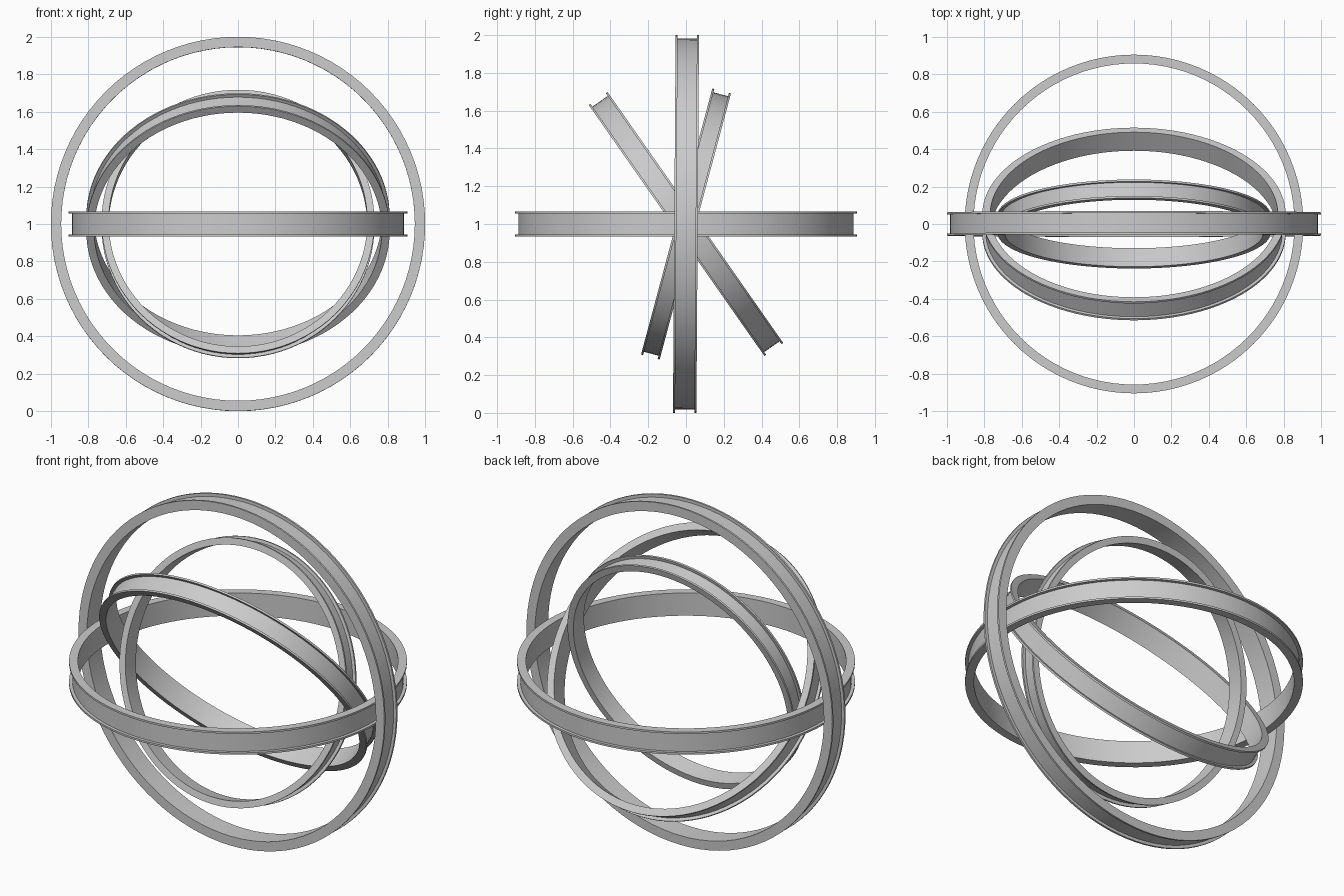
import bpy
import bmesh
from math import cos, sin, tau, radians

cube = bpy.data.objects.get("Cube")
if cube:
    bpy.data.objects.remove(cube, do_unlink=True)

# Single plain grey metal
grey = bpy.data.materials.new("plain_grey")
grey.use_nodes = True
colour = (0.6, 0.6, 0.6, 1)
grey.diffuse_color = colour
grey.node_tree.nodes["Principled BSDF"].inputs["Base Color"].default_value = colour

SEGMENTS = 96
CENTRE_Z = 1.0


def channel_ring(name, outer, inner, width, tilt):
    """Lathe a flat band with a thin raised flange on both outer rims."""
    half = width / 2
    lip = half - 0.011
    web = outer - 0.018
    profile = [(inner, -half), (outer, -half), (outer, -lip), (web, -lip),
               (web, lip), (outer, lip), (outer, half), (inner, half)]
    bm = bmesh.new()
    loops = []
    for i in range(SEGMENTS):
        a = tau * i / SEGMENTS
        loops.append([bm.verts.new((r * cos(a), r * sin(a), z)) for r, z in profile])
    count = len(profile)
    for i, here in enumerate(loops):
        there = loops[(i + 1) % SEGMENTS]
        for j in range(count):
            k = (j + 1) % count
            bm.faces.new((here[j], there[j], there[k], here[k]))
    bmesh.ops.recalc_face_normals(bm, faces=bm.faces)
    mesh = bpy.data.meshes.new(name)
    bm.to_mesh(mesh)
    bm.free()
    mesh.materials.append(grey)
    ring = bpy.data.objects.new(name, mesh)
    bpy.context.collection.objects.link(ring)
    ring.location.z = CENTRE_Z
    ring.rotation_euler.x = radians(tilt)
    bpy.ops.object.select_all(action="DESELECT")
    ring.select_set(True)
    bpy.context.view_layer.objects.active = ring
    bpy.ops.object.shade_smooth_by_angle(angle=radians(30))


# Nested rings, all sharing the left-right axis
channel_ring("outer_upright_ring", 1.0, 0.945, 0.124, 89.6)
channel_ring("horizontal_ring", 0.905, 0.858, 0.134, 0)
channel_ring("steeply_tilted_ring", 0.811, 0.769, 0.121, 125)
channel_ring("inner_tilted_ring", 0.729, 0.691, 0.102, 75)
